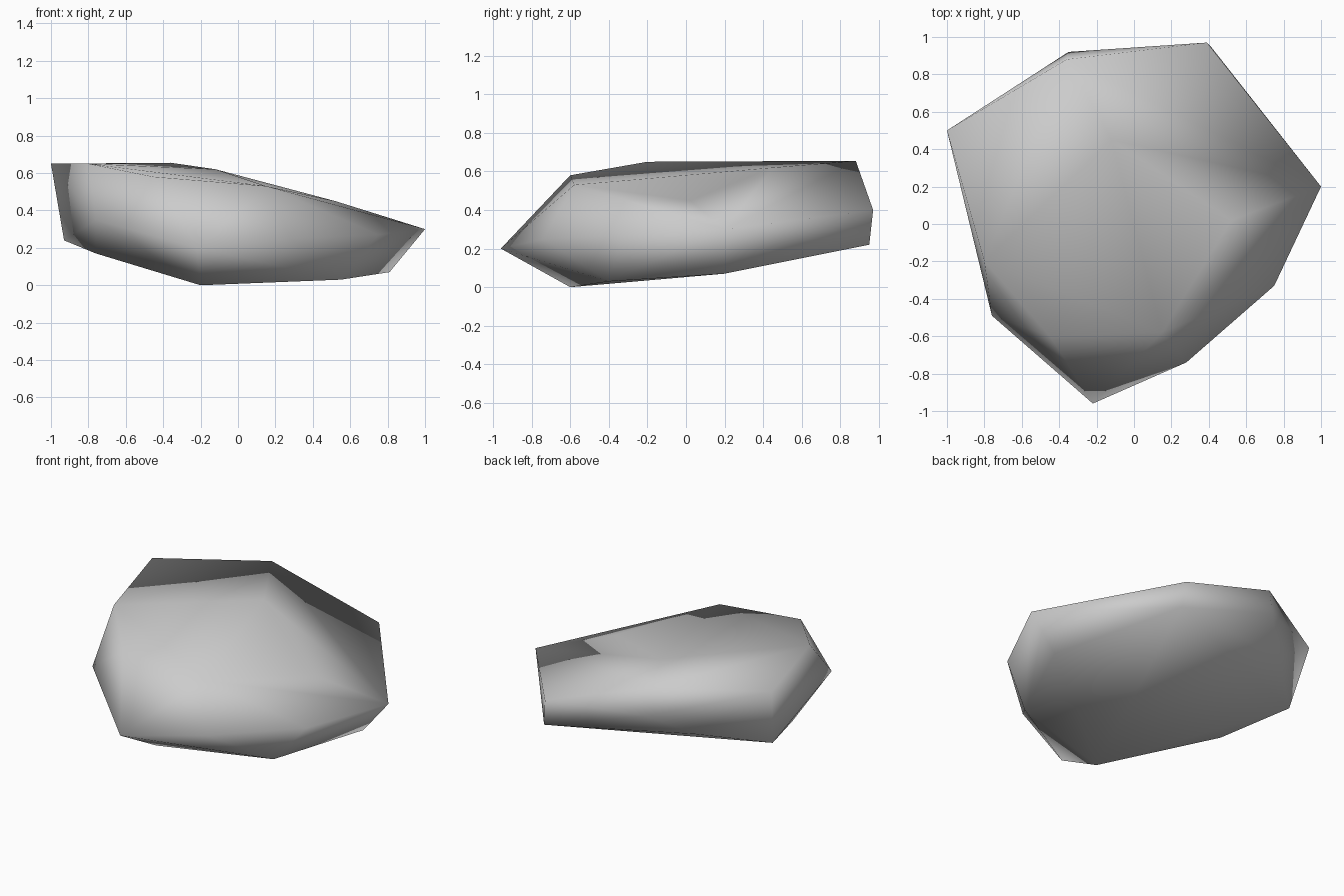
import bpy
import bmesh

# Remove the default object
default_cube = bpy.data.objects.get("Cube")
if default_cube:
    bpy.data.objects.remove(default_cube, do_unlink=True)


def make_material(name, colour):
    material = bpy.data.materials.new(name)
    material.use_nodes = True
    material.diffuse_color = colour
    shader = material.node_tree.nodes["Principled BSDF"]
    shader.inputs["Base Color"].default_value = colour
    shader.inputs["Roughness"].default_value = 0.9
    return material


def hull_object(name, rings, material):
    """Wrap one convex skin around rings of corner points and smooth it."""
    bm = bmesh.new()
    for ring in rings:
        for corner in ring:
            bm.verts.new(corner)
    bmesh.ops.convex_hull(bm, input=list(bm.verts), use_existing_faces=False)

    # Discard any corner that ended up inside the skin
    loose = [vert for vert in bm.verts if not vert.link_faces]
    bmesh.ops.delete(bm, geom=loose, context="VERTS")
    bmesh.ops.recalc_face_normals(bm, faces=list(bm.faces))
    for face in bm.faces:
        face.smooth = True

    mesh = bpy.data.meshes.new(name)
    bm.to_mesh(mesh)
    bm.free()
    mesh.materials.append(material)
    rock = bpy.data.objects.new(name, mesh)
    bpy.context.collection.objects.link(rock)
    return rock


# Sloping upper surface, high on the -x side
top_ring = [
    (-1, .5, .65), (-.8, -.2, .65), (-.45, -.6, .58), (.15, -.58, .53),
    (.52, .02, .45), (-.12, .45, .62), (-.36, .88, .655),
]

# Widest corners around the middle
waist_ring = [
    (-.76, -.49, .35), (-.22, -.96, .2), (.28, -.74, .25), (.75, -.33, .27),
    (1, .2, .3), (.39, .97, .4), (-.35, .92, .47), (-.57, .72, .33),
]

# Underside, resting on its lowest front corner
base_ring = [
    (-.93, .39, .24), (-.76, -.07, .17), (-.2, -.6, 0), (.55, -.4, .03),
    (.81, .2, .07), (.41, .95, .22),
]

stone_grey = make_material("stone grey", (.6, .6, .6, 1))
hull_object("rock", [top_ring, waist_ring, base_ring], stone_grey)
